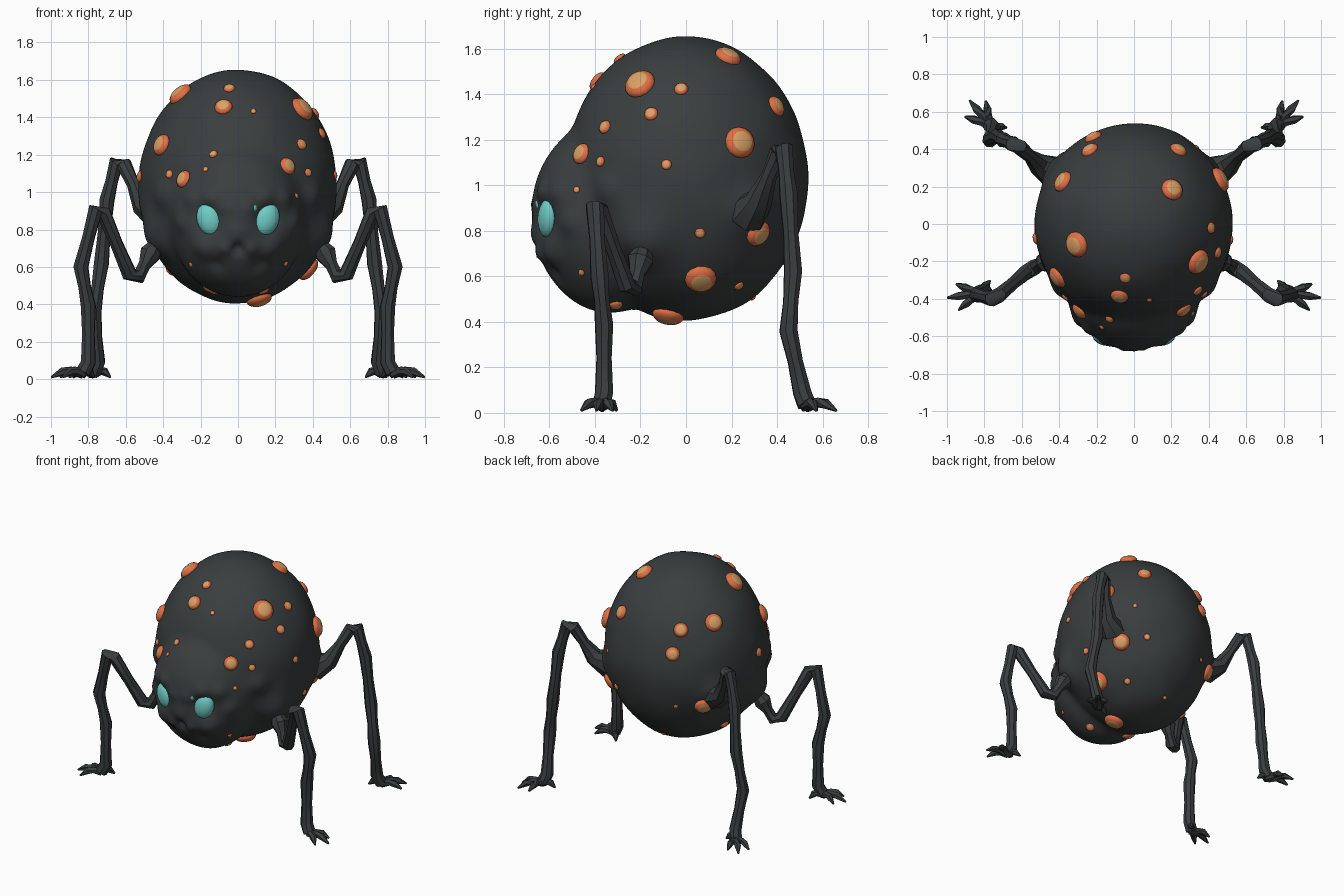
import bpy, bmesh, math
from mathutils import Vector, noise

if "Cube" in bpy.data.objects:
    bpy.data.objects.remove(bpy.data.objects["Cube"])

CM = 0.01  # the tables of points below are in hundredths of a unit


def material(name, rgb):
    m = bpy.data.materials.new(name)
    m.use_nodes = True
    m.diffuse_color = (*rgb, 1)
    bsdf = next(n for n in m.node_tree.nodes if n.type == "BSDF_PRINCIPLED")
    bsdf.inputs["Base Color"].default_value = (*rgb, 1)
    return m


SKIN = material("charcoal skin", (0.041, 0.048, 0.048))
ORANGE = material("wart orange", (0.74, 0.16, 0.06))
TAN = material("wart tan", (0.7, 0.36, 0.13))
TEAL = material("eye teal", (0.16, 0.6, 0.56))
parts = []


def finish(bm, name, *materials):
    bmesh.ops.recalc_face_normals(bm, faces=bm.faces)
    mesh = bpy.data.meshes.new(name)
    bm.to_mesh(mesh)
    bm.free()
    ob = bpy.data.objects.new(name, mesh)
    bpy.context.collection.objects.link(ob)
    for m in materials:
        mesh.materials.append(m)
    parts.append(ob)
    return ob


def circle(bm, centre, u, w, radius, sides):
    angles = [math.tau * j / sides for j in range(sides)]
    return [bm.verts.new(centre + radius * (u * math.cos(a) + w * math.sin(a))) for a in angles]


def bridge(bm, lower, upper):
    sides = len(lower)
    return [bm.faces.new((lower[j], lower[(j + 1) % sides], upper[(j + 1) % sides], upper[j]))
            for j in range(sides)]


# Body surface: abdomen and head ellipsoids blended, with sculpted bumps
ORIGIN = Vector((0, -0.05, 0.98))
ABDOMEN = (Vector((0, 0, 1.03)), Vector((0.53, 0.535, 0.625)))
HEAD = (Vector((0, -0.33, 0.87)), Vector((0.36, 0.345, 0.43)))
# Mirrored bumps: x, y, z, spread, height
BUMPS = {
    "eye socket": (15.5, -62, 85, 7.5, -5),
    "inner brow": (5, -66, 91, 3.5, 1),
    "middle brow": (15, -62, 97, 4.5, 2),
    "outer brow": (25, -56, 97, 5, 2),
    "cheek": (29, -50, 84, 5, 2),
    "jowl": (18, -58, 71, 6, 2.5),
    "nose": (0, -67, 78, 5, 1.5),
    "lip": (7, -64, 70, 3.5, 2),
    "mouth": (0, -66, 69, 3, -4.5),
    "jaw fold": (11, -57, 62, 4, -2),
    "shoulder": (44, -20, 76, 12, 5),
    "neck flap": (38, -33, 98, 7, 3),
    "hip": (45, 30, 90, 9, 3.5),
}


def reach(d, ellipsoid):
    """Distance from the origin to an ellipsoid along a direction."""
    centre, radii = ellipsoid
    p = Vector([(o - c) / r for o, c, r in zip(ORIGIN, centre, radii)])
    q = Vector([a / r for a, r in zip(d, radii)])
    a, b = q.dot(q), p.dot(q)
    return (-b + math.sqrt(b * b - a * (p.dot(p) - 1))) / a


def surface(direction):
    d = direction.normalized()
    a, b = reach(d, ABDOMEN), reach(d, HEAD)
    blend = max(0.03 - abs(a - b), 0)
    t = max(a, b) + blend * blend * 8
    p = ORIGIN + d * t
    t += 0.008 * noise.noise(p * 4.5)
    mirrored = Vector((abs(p.x), p.y, p.z))
    for x, y, z, spread, height in BUMPS.values():
        gap = (mirrored - Vector((x, y, z)) * CM).length / (spread * CM)
        t += height * CM * math.exp(-gap * gap)
    return ORIGIN + d * t


def surface_frame(d):
    """Point on the body with its outward normal and two tangents."""
    u = d.orthogonal().normalized() * 0.08
    w = d.cross(u)
    n = (surface(d + u) - surface(d - u)).cross(surface(d + w) - surface(d - w)).normalized()
    u = n.orthogonal().normalized()
    return surface(d), n, u, n.cross(u)


bm = bmesh.new()
bmesh.ops.create_icosphere(bm, subdivisions=6, radius=1)
for v in bm.verts:
    v.co = surface(v.co)
finish(bm, "body", SKIN)

# Eyes: a large and a small pair
EYES = {
    "main_eye": ((0.155, -0.605, 0.855), (0.066, 0.045, 0.088), -0.3),
    "small_eye": ((0.08, -0.642, 0.925), (0.024, 0.02, 0.034), 0.3),
}
for side, label in ((1, "left"), (-1, "right")):
    for name, (spot, size, tilt) in EYES.items():
        bm = bmesh.new()
        bmesh.ops.create_uvsphere(bm, u_segments=20, v_segments=12, radius=1)
        ob = finish(bm, f"{label}_{name}", TEAL)
        ob.location = (spot[0] * side, spot[1], spot[2])
        ob.scale = size
        ob.rotation_euler = (0, -tilt * side, side * 0.25)

# Warts: radius, then (degrees round from the front, degrees up)
WARTS = {
    0.07: [(-79, 60), (122, 21), (66, 51), (76, -78), (107, -45)],
    0.06: [(-126, 40), (139, 62), (134, -20), (-136, -17), (-60, 30)],
    0.048: [(33, 18), (-38, -65), (152, 36), (-13, 54), (-35, 10), (-152, 36), (-157, 21)],
    0.031: [(94, 47), (48, 31), (28, -60), (-87, 11), (-11, 67), (77, 36), (-110, -46)],
    0.023: [(-47, 13), (-16, 25), (49, 14), (86, 12), (103, -21), (153, -16), (138, -48)],
    0.015: [(13, 51), (-19, 15), (36, 0), (32, -37), (-31, -37), (144, 7), (-175, -54),
            (-155, -17)],
}
RINGS = 6


def wart(bm, radius, turn, rise):
    """Low dome with a tan crown."""
    turn, rise = math.radians(turn), math.radians(rise)
    p, n, u, w = surface_frame(Vector((
        math.sin(turn) * math.cos(rise), -math.cos(turn) * math.cos(rise), math.sin(rise))))
    below = None
    for i in range(RINGS):
        a = math.pi / 2 * i / RINGS - 0.2
        ring = circle(bm, p + n * radius * 0.55 * math.sin(a), u, w, radius * math.cos(a), 14)
        if below:
            for f in bridge(bm, below, ring):
                f.material_index = int(i >= RINGS - 1)
        below = ring
    bm.faces.new(below).material_index = 1


bm = bmesh.new()
for radius, spots in WARTS.items():
    for turn, rise in spots:
        wart(bm, radius, turn, rise)
finish(bm, "warts", ORANGE, TAN)


# Legs: tubes along joints, narrowed along the middle of each long bone
def tube(bm, path, sides):
    points = [p for p, r in path]
    rings = []
    for i, (p, r) in enumerate(path):
        t = (points[min(i + 1, len(path) - 1)] - points[max(i - 1, 0)]).normalized()
        u = t.cross(Vector((0.3, 1, 0.1))).normalized()
        rings.append(circle(bm, p, u, t.cross(u), r, sides))
    for lower, upper in zip(rings, rings[1:]):
        bridge(bm, lower, upper)
    bm.faces.new(rings[0])
    bm.faces.new(rings[-1])


def bones(joints):
    path = []
    for i, joint in enumerate(joints):
        p = Vector(joint) * CM
        if path and (p - path[-1][0]).length > 0.12:
            path.append(((p + path[-1][0]) / 2, 0.035))
        path.append((p, max(0.042, 0.095 - 0.035 * i)))
    return path


# Joints from the body down to the foot, then the heading of the foot
LEGS = {
    "front": ([(40, -17, 78), (47, -20, 67), (53, -23, 55), (58, -26, 56), (72, -38, 89),
               (76, -40, 91), (84, -38, 60), (80, -36, 39), (80, -36, 9), (83, -37, 3.5)], -8),
    "back": ([(42, 27, 88), (51, 32, 93), (61, 41, 115), (65, 43, 116), (70, 45, 96),
              (73, 47, 62), (77, 45, 36), (75, 51, 9), (77, 53, 3.5)], 50),
}
# Toes: turn from the heading, length; the last is the thumb
TOES = [(-32, 0.14), (0, 0.17), (30, 0.13), (140, 0.09)]
TOE_SHAPE = [(0, 0.032, 0.03), (0.4, 0.045, 0.022), (0.65, 0.04, 0.023), (1, 0.01, 0.006)]

for name, (joints, heading) in LEGS.items():
    for side, label in ((1, "left"), (-1, "right")):
        bm = bmesh.new()
        path = bones(joints)
        tube(bm, path, 8)
        foot = path[-1][0]
        for turn, length in TOES:
            a = math.radians(heading + turn)
            tube(bm, [(Vector((foot.x + math.cos(a) * length * s,
                               foot.y + math.sin(a) * length * s, z)), r)
                      for s, z, r in TOE_SHAPE], 6)
        for v in bm.verts:
            v.co.x *= side
            v.co.z = max(v.co.z, 0)
        finish(bm, f"{label}_{name}_leg", SKIN)

# Shading
bpy.ops.object.select_all(action="DESELECT")
for ob in parts:
    ob.select_set(True)
bpy.context.view_layer.objects.active = parts[0]
bpy.ops.object.shade_smooth_by_angle(angle=math.radians(40))
